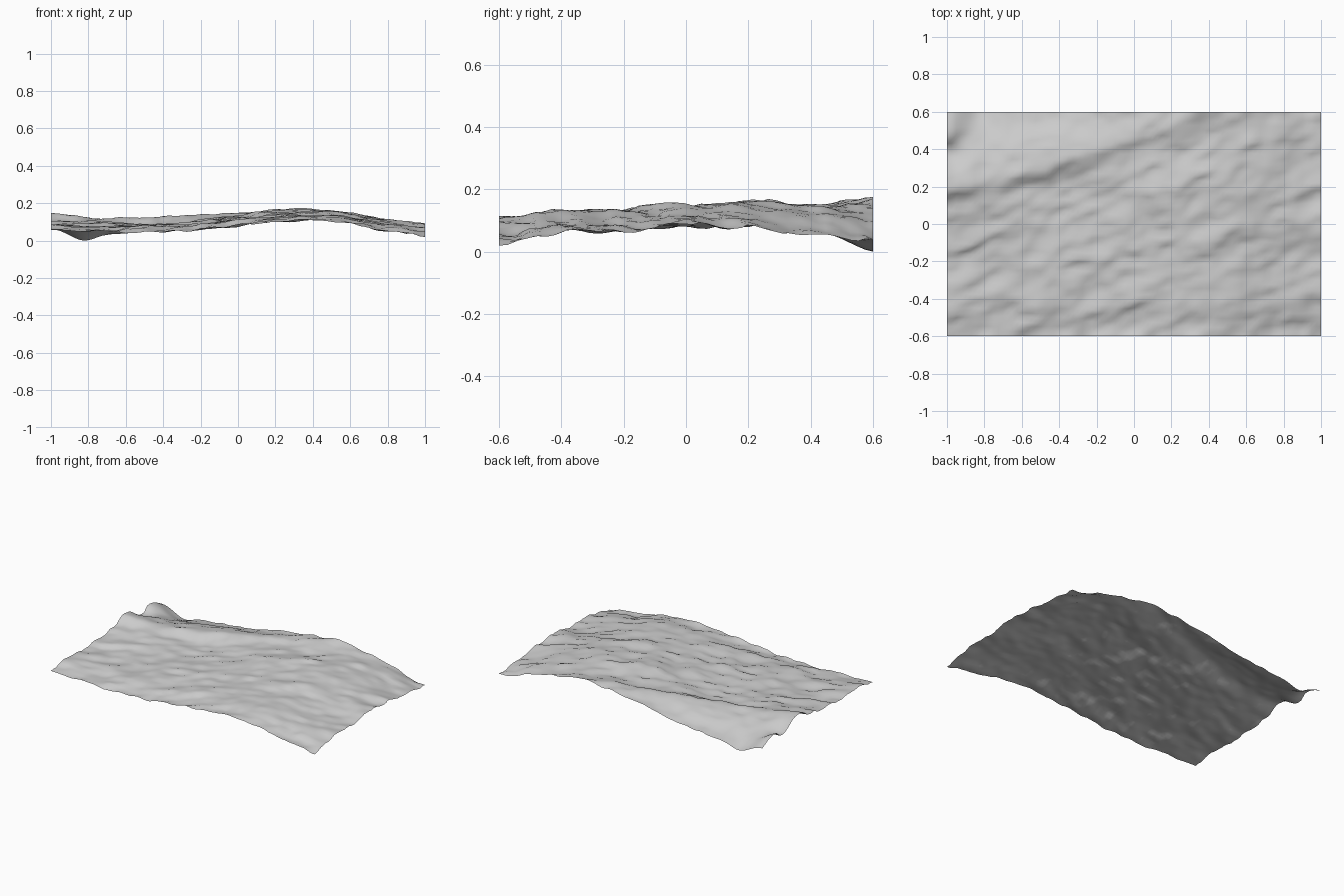
import bpy, bmesh, math
from mathutils import Vector, noise

cube = bpy.data.objects.get("Cube")
if cube:
    bpy.data.objects.remove(cube, do_unlink=True)

WIDTH, DEPTH = 2.0, 1.2
COLUMNS, ROWS = 80, 48
FLOW = math.radians(20)

# Broad relief in thousandths: rows run front to back, columns along x
RELIEF = [
    [66, 56, 54, 56, 76, 96, 100, 70, 32],
    [82, 70, 74, 79, 105, 128, 130, 92, 61],
    [80, 80, 80, 88, 115, 138, 141, 100, 66],
    [90, 90, 89, 98, 123, 146, 149, 110, 82],
    [143, 112, 92, 102, 130, 155, 157, 118, 80],
    [88, 78, 106, 125, 136, 148, 152, 112, 56],
    [55, 32, 50, 85, 125, 157, 150, 115, 42],
]


def spline(values, t):
    """Smooth curve through evenly spaced values, t from 0 to 1."""
    last = len(values) - 1
    i = min(int(t * last), last - 1)
    f = t * last - i
    a, b = values[max(i - 1, 0)], values[i]
    c, d = values[i + 1], values[min(i + 2, last)]
    return b + f / 2 * (c - a + f * (2 * a - 5 * b + 4 * c - d + f * (3 * (b - c) + d - a)))


def relief(x, y):
    s, t = x / WIDTH + 0.5, y / DEPTH + 0.5
    return spline([spline(row, s) for row in RELIEF], t) / 1000


def bump(distance, radius):
    return math.exp(-(distance / radius) ** 2)


def spot(x, y, cx, cy, radius):
    return bump(math.hypot(x - cx, y - cy), radius)


def scarp(x, y):
    """Steep step that crosses the back half at a slant."""
    d = y - 0.415 - 0.31 * x
    return 0.012 * math.tanh(d / 0.03) * bump(d, 0.13)


def ripple(x, y):
    """Long ripples that follow the flow direction, with finer ones on top."""
    u = x * math.cos(FLOW) + y * math.sin(FLOW)
    v = y * math.cos(FLOW) - x * math.sin(FLOW)
    coarse = noise.noise(Vector((u * 2.3, v * 8, 3.7)))
    fine = noise.noise(Vector((u * 7, v * 17, 9.1)))
    grit = noise.noise(Vector((u * 16, v * 24, 5.3)))
    return 0.016 * coarse + 0.012 * fine + 0.007 * grit


# Ground sheet: ripples lean to the front, with a gully, knoll and hollow at the back
mesh = bpy.data.meshes.new("ground_sheet")
sheet = bpy.data.objects.new("ground_sheet", mesh)
bpy.context.collection.objects.link(sheet)
bm = bmesh.new()
bmesh.ops.create_grid(bm, x_segments=COLUMNS, y_segments=ROWS, size=1)
for vert in bm.verts:
    x, y = vert.co.x * WIDTH / 2, vert.co.y * DEPTH / 2
    gully = spot(x, y, -0.83, 0.6, 0.1)
    knoll = spot(x, y, -1, 0.49, 0.08)
    hollow = spot(x, y, -0.97, 0.34, 0.07)
    wave = ripple(x, y) * (1 - gully)
    lean = min(1, (DEPTH / 2 - abs(y)) / 0.1)
    z = relief(x, y) + scarp(x, y) + wave - 0.036 * gully + 0.035 * knoll - 0.025 * hollow
    vert.co = (x, y - 0.9 * wave * lean, z)
lowest = min(vert.co.z for vert in bm.verts)
for vert in bm.verts:
    vert.co.z -= lowest
bm.to_mesh(mesh)
bm.free()

# Plain grey surface
grey = bpy.data.materials.new("stone_grey")
grey.use_nodes = True
color = (0.6, 0.6, 0.6, 1)
grey.diffuse_color = color
grey.node_tree.nodes["Principled BSDF"].inputs["Base Color"].default_value = color
mesh.materials.append(grey)
for face in mesh.polygons:
    face.use_smooth = True
